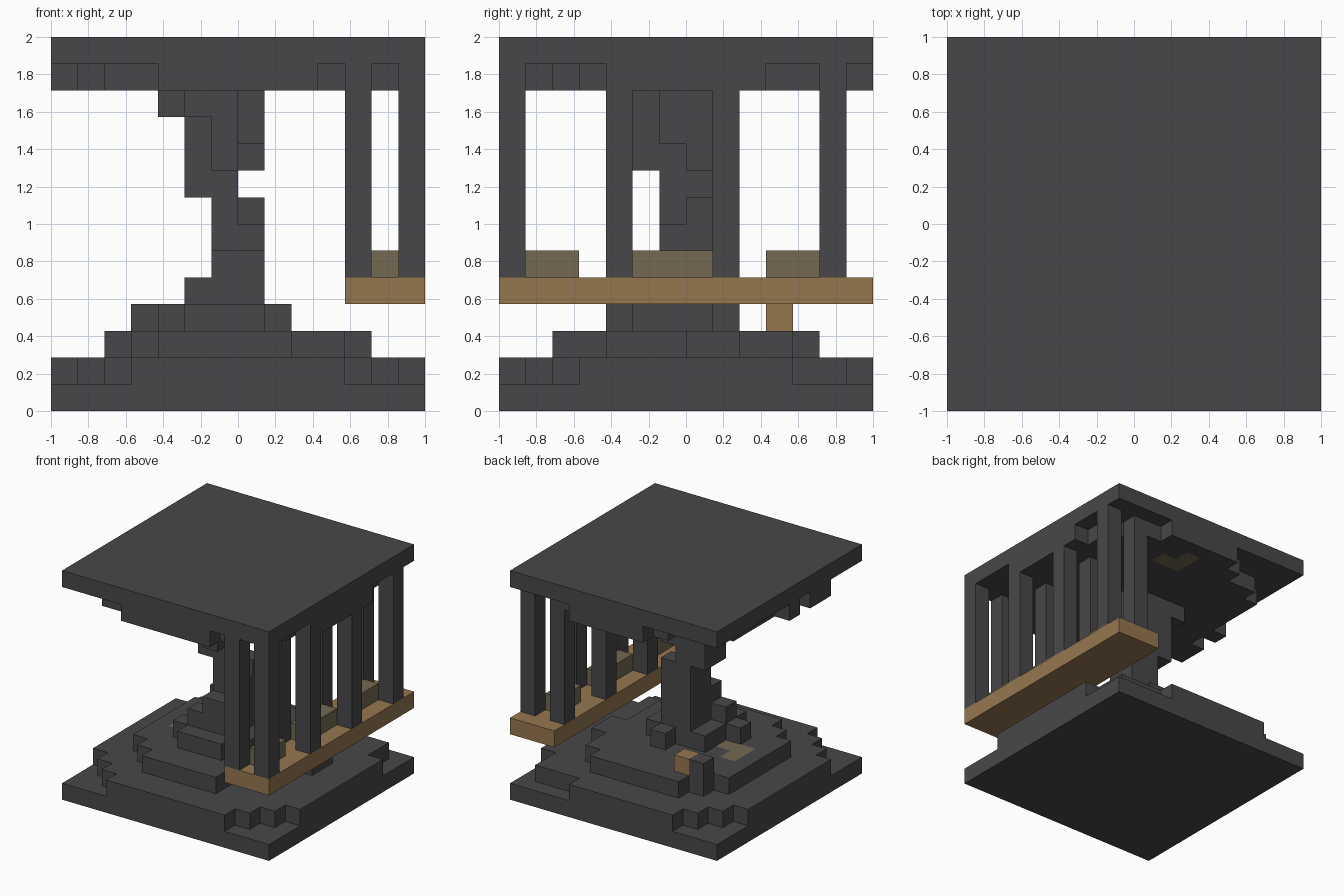
import bpy
import bmesh
import math
from mathutils import Vector

default_cube = bpy.data.objects.get("Cube")
if default_cube:
    bpy.data.objects.remove(default_cube, do_unlink=True)

GRID = 14
UNIT = 2 / GRID


def make_material(name, red, green, blue):
    material = bpy.data.materials.new(name)
    material.use_nodes = True
    colour = (red, green, blue, 1)
    material.diffuse_color = colour
    material.node_tree.nodes["Principled BSDF"].inputs["Base Color"].default_value = colour
    return material


stone = make_material("dark stone", .064, .062, .068)
wood = make_material("tan wood", .30, .185, .078)
moss = make_material("olive moss", .172, .142, .086)


def block(columns, rows, levels):
    """Cells of a box; every argument is a (first, last) pair or one number."""
    spans = []
    for span in (columns, rows, levels):
        first, last = span if isinstance(span, tuple) else (span, span)
        spans.append(range(first, last + 1))
    return {(i, j, k) for i in spans[0] for j in spans[1] for k in spans[2]}


def slices(level, *entries):
    """Cells of one level, from (columns, rows) rectangles."""
    cells = set()
    for columns, rows in entries:
        cells |= block(columns, rows, level)
    return cells


def build(name, cells, material, patch=frozenset()):
    """Skin a set of grid cells with its outer faces and merge flat areas."""
    mesh = bpy.data.meshes.new(name)
    bm = bmesh.new()
    for cell in sorted(cells):
        for axis in range(3):
            for side in (0, 1):
                neighbour = list(cell)
                neighbour[axis] += 2 * side - 1
                if tuple(neighbour) in cells:
                    continue
                u, v = (axis + 1) % 3, (axis + 2) % 3
                corners = []
                for du, dv in ((0, 0), (1, 0), (1, 1), (0, 1)):
                    point = Vector(cell)
                    point[axis] += side
                    point[u] += du
                    point[v] += dv
                    corners.append(bm.verts.new(point * UNIT - Vector((1, 1, 0))))
                face = bm.faces.new(corners if side else corners[::-1])
                face.material_index = int(cell in patch)
    bmesh.ops.remove_doubles(bm, verts=bm.verts, dist=UNIT / 100)
    bmesh.ops.dissolve_limit(bm, angle_limit=math.radians(1), verts=bm.verts,
                             edges=bm.edges, delimit={'MATERIAL'})
    bm.to_mesh(mesh)
    bm.free()
    mesh.materials.append(material)
    if patch:
        mesh.materials.append(moss)
    thing = bpy.data.objects.new(name, mesh)
    bpy.context.collection.objects.link(thing)
    return thing


FULL = (0, GRID - 1)

# Stepped ground: slab, then terraces with staircase corners
ground = block(FULL, FULL, 0)
ground |= slices(1, (0, (3, 10)), (1, (2, 11)), (2, (1, 12)), ((3, 9), FULL),
                 (10, (0, 12)), (11, (1, 12)), (12, (2, 12)), (13, (3, 10)))
ground |= slices(2, (2, (4, 9)), (3, (3, 10)), ((4, 8), (2, 11)),
                 (9, (4, 11)), (10, (4, 10)), (11, (7, 8)))
ground_moss = {(3, 7, 2), (3, 6, 2), (4, 6, 2)}
build("stepped_ground", ground, stone, ground_moss)

# Rubble round the column foot
rubble = slices(3, ((5, 7), (4, 7)), (8, (5, 7)), (7, 8), (4, 5), (3, 10))
build("column_foot", rubble, stone)
build("wood_chunk", block(4, 10, 3), wood)

# Crooked central column
column = block((5, 7), 5, 4) | block((6, 7), (5, 7), (4, 5))
column |= block((6, 7), (6, 7), (6, 7)) - {(7, 6, 7)}
column |= block((5, 6), (6, 7), 8)
column |= block((5, 7), (6, 7), (9, 11)) - {(7, 6, 9)}
column |= block(6, 5, (9, 11)) | block(5, 5, 11) | block(4, (6, 7), 11)
build("crooked_column", column, stone)

# Roof slab and the ragged layer below it
roof = block(FULL, FULL, 13)
roof |= slices(12, (0, (3, 4)), (0, 6), (1, (2, 10)), ((2, 3), (1, 11)),
               (4, (0, 12)), ((5, 9), FULL), (10, (1, 12)), (11, (2, 12)),
               (12, (3, 11)), (13, (4, 9)))
roof_moss = {(8, 11, 12), (7, 11, 12), (7, 12, 12)}
build("ragged_roof", roof, stone, roof_moss)

# Hanging balcony: beam, two rows of posts, moss strips between them
build("balcony_beam", block((11, 13), FULL, 4), wood)
for side, i in (("inner", 11), ("outer", 13)):
    for number, j in enumerate(range(0, GRID, 4)):
        build(f"{side}_post_{number + 1}", block(i, j, (5, 12)), stone)
for place, rows in (("front", (1, 2)), ("middle", (5, 7)), ("back", (10, 11))):
    build(f"{place}_moss_strip", block(12, rows, 5), moss)
